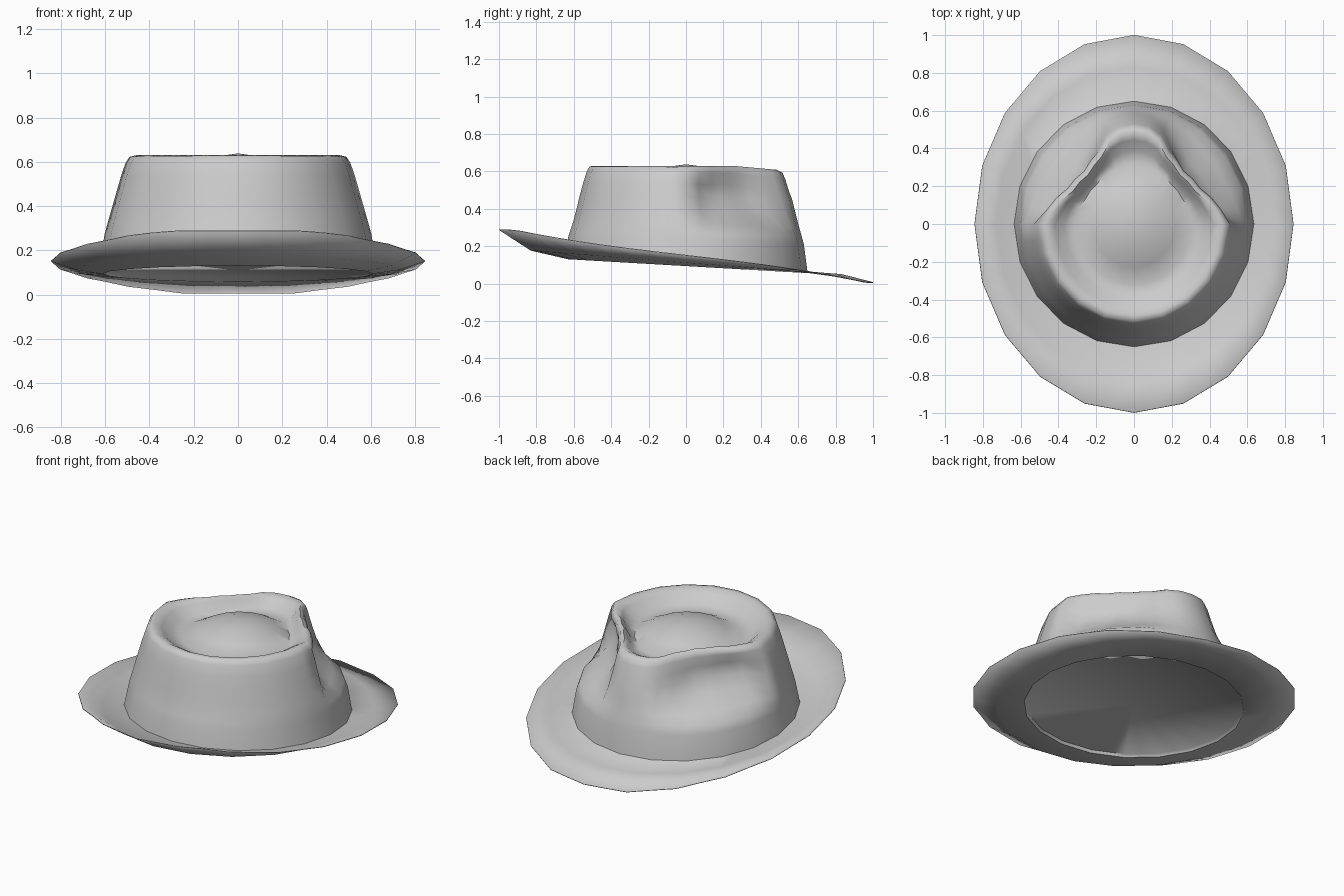
import bpy, bmesh, math

if "Cube" in bpy.data.objects:
    bpy.data.objects.remove(bpy.data.objects["Cube"])

N = 40  # 20 visible corners, each side split once so the pinches curve softly
# inward pinch per 9 degree step away from the back (+y)
RIM = [0, 0, 0.035, 0.085, 0.11, 0.12, 0.115, 0.10, 0.07, 0.03, 0]
DENT = [0, 0, 0.035, 0.09, 0.13, 0.15, 0.15, 0.145, 0.13, 0.09, 0]
HALF = math.cos(math.pi / 20)


def pinch(table, i):
    k = min(i, N - i)
    return table[k] if k < len(table) else 0.0


def loft(name, rings, centre_first=None, centre_last=None):
    """Rings are (rx, ry, height function of y, rim pinch, dent pinch)."""
    bm = bmesh.new()
    loops = []
    for rx, ry, height, rim, dent in rings:
        loop = []
        for i in range(N):
            a = 2 * math.pi * i / N
            d = rim * pinch(RIM, i) + dent * pinch(DENT, i)
            s = HALF if i % 2 else 1  # odd points lie on straight sides
            x, y = (rx * s - d) * math.sin(a), (ry * s - d) * math.cos(a)
            loop.append(bm.verts.new((x, y, height(y))))
        loops.append(loop)
    for a, b in zip(loops, loops[1:]):
        for i in range(N):
            j = (i + 1) % N
            bm.faces.new((a[i], a[j], b[j], b[i]))
    for loop, z in ((loops[0], centre_first), (loops[-1], centre_last)):
        if z is not None:
            c = bm.verts.new((0, 0, z))
            for i in range(N):
                bm.faces.new((loop[i], loop[(i + 1) % N], c))
    bmesh.ops.recalc_face_normals(bm, faces=bm.faces[:])
    # open sheets must face upward
    if sum(f.normal.z * f.calc_area() for f in bm.faces) < 0:
        bmesh.ops.reverse_faces(bm, faces=bm.faces[:])
    me = bpy.data.meshes.new(name)
    bm.to_mesh(me)
    bm.free()
    ob = bpy.data.objects.new(name, me)
    bpy.context.collection.objects.link(ob)
    bpy.ops.object.select_all(action='DESELECT')
    ob.select_set(True)
    bpy.context.view_layer.objects.active = ob
    bpy.ops.object.shade_smooth_by_angle(angle=math.radians(60))
    return ob


def tilt(z, slope):
    return lambda y: z - slope * y


def top(z, slope=0):  # upper crown sags slightly toward the back
    return lambda y: z - slope * y - 0.09 * max(0, y - 0.25)


def rim(y):  # outer brim edge: raised at the front, drooping at the back
    return max(0.004, min(0.287, 0.15 - 0.115 * y - 0.04 * y ** 3))


# Brim with closed underside
brim = loft("brim", [
    (0.60, 0.62, tilt(0.11, 0.058), 0, 0),
    (0.61, 0.63, tilt(0.094, 0.058), 0, 0),
    (0.73, 0.83, tilt(0.112, 0.078), 0, 0),
    (0.845, 1.0, rim, 0, 0),
], centre_first=0.11)
sol = brim.modifiers.new("thickness", 'SOLIDIFY')
sol.thickness = 0.004
sol.offset = 1

# Crown: tapered wall with two rear pinches, rolled edge, groove and raised centre
loft("crown", [
    (0.635, 0.65, tilt(0.10, 0.06), 0, 0),
    (0.61, 0.63, tilt(0.23, 0.03), 0, 0),
    (0.602, 0.617, tilt(0.275, 0.025), 0, 0.05),
    (0.59, 0.603, tilt(0.32, 0.02), 0, 0.4),
    (0.57, 0.585, tilt(0.39, 0.02), 0, 0.9),
    (0.55, 0.568, tilt(0.46, 0.02), 0, 1.1),
    (0.53, 0.55, top(0.53, 0.015), 0, 1.05),
    (0.508, 0.53, top(0.595, 0.015), 1.0, 0.05),
    (0.49, 0.515, top(0.622, 0.01), 1.0, 0),
    (0.46, 0.485, top(0.63), 0.92, 0),
    (0.42, 0.445, top(0.608), 0.75, 0),
    (0.37, 0.39, top(0.565), 0.5, 0),
    (0.31, 0.32, top(0.545), 0.2, 0),
    (0.22, 0.23, top(0.588), 0, 0),
    (0.11, 0.12, top(0.622), 0, 0),
], centre_last=0.638)
